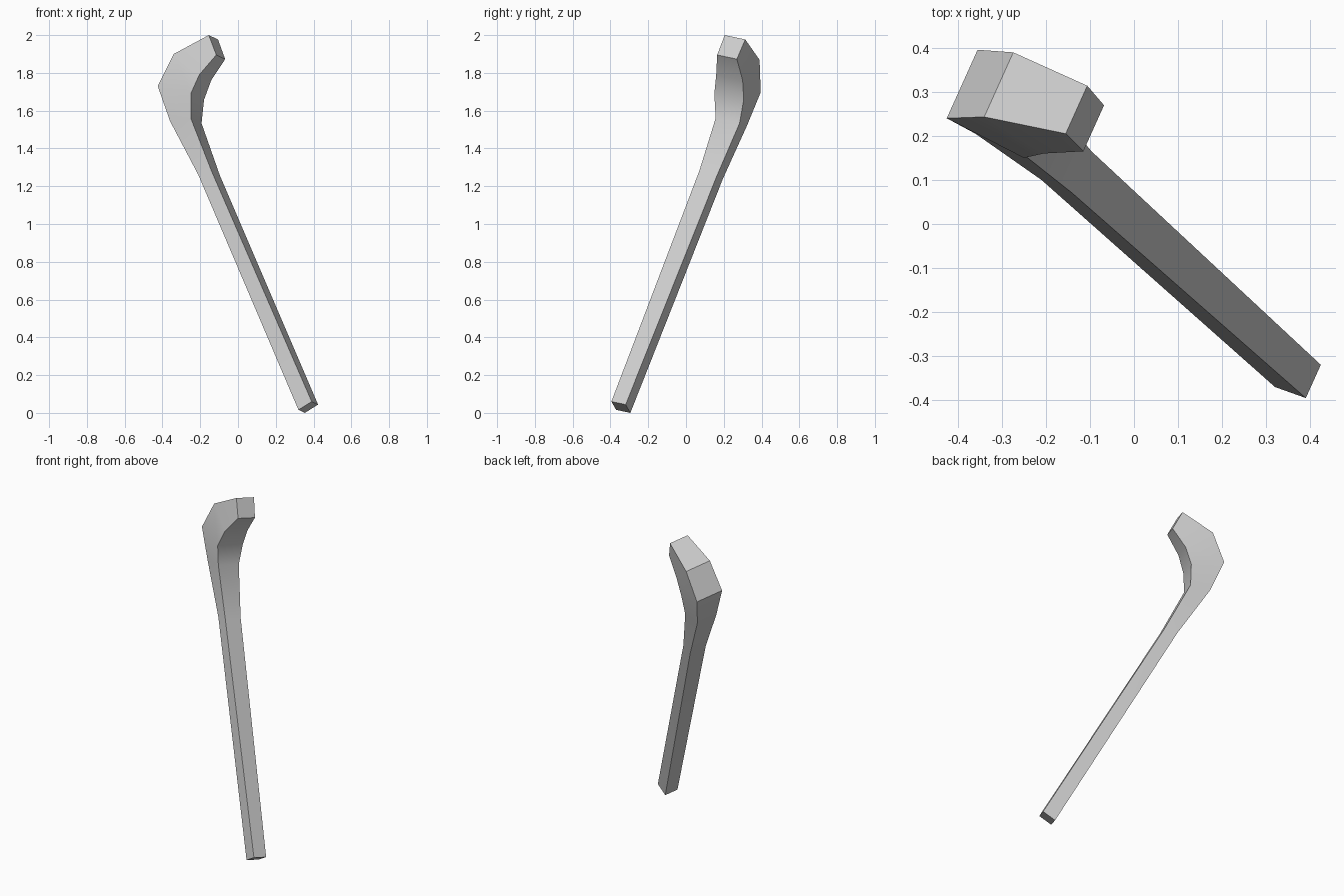
import bpy, bmesh, math
from mathutils import Vector

if "Cube" in bpy.data.objects:
    bpy.data.objects.remove(bpy.data.objects["Cube"])

# Sections from hooked tip to foot: outer corner, inner corner, thickness of each
SECTIONS = [
    ((-0.155, 0.205, 2.00), (-0.115, 0.165, 1.895), 0.049, 0.047),
    ((-0.34, 0.243, 1.90), (-0.205, 0.16, 1.79), 0.066, 0.063),
    ((-0.425, 0.24, 1.73), (-0.25, 0.15, 1.69), 0.070, 0.070),
    ((-0.36, 0.205, 1.545), (-0.25, 0.157, 1.56), 0.053, 0.057),
    ((-0.21, 0.10, 1.26), (-0.14, 0.07, 1.28), 0.043, 0.043),
    ((0.32, -0.37, 0.016), (0.39, -0.395, 0.06), 0.034, 0.034),
]
DEPTH = Vector((1.0, 2.22, -0.47))  # direction across the thickness

grey = bpy.data.materials.new("plain grey")
grey.diffuse_color = (0.6, 0.6, 0.6, 1)
grey.use_nodes = True
grey.node_tree.nodes["Principled BSDF"].inputs["Base Color"].default_value = grey.diffuse_color

# Hooked stick: four-sided rings bridged along the bend
bm = bmesh.new()
rings = []
for outer, inner, t_out, t_in in SECTIONS:
    o, i = Vector(outer), Vector(inner)
    rings.append([bm.verts.new(p) for p in (o, i, i + DEPTH * t_in, o + DEPTH * t_out)])
for a, b in zip(rings, rings[1:]):
    for k in range(4):
        n = (k + 1) % 4
        bm.faces.new((a[k], a[n], b[n], b[k]))
bm.faces.new(rings[0])
bm.faces.new(rings[-1])
bmesh.ops.recalc_face_normals(bm, faces=bm.faces)

mesh = bpy.data.meshes.new("hooked_stick")
bm.to_mesh(mesh)
bm.free()
mesh.materials.append(grey)
stick = bpy.data.objects.new("hooked_stick", mesh)
bpy.context.collection.objects.link(stick)

# Soften the gentle bends, keep the long corners sharp
bpy.context.view_layer.objects.active = stick
stick.select_set(True)
bpy.ops.object.shade_smooth_by_angle(angle=math.radians(30))
